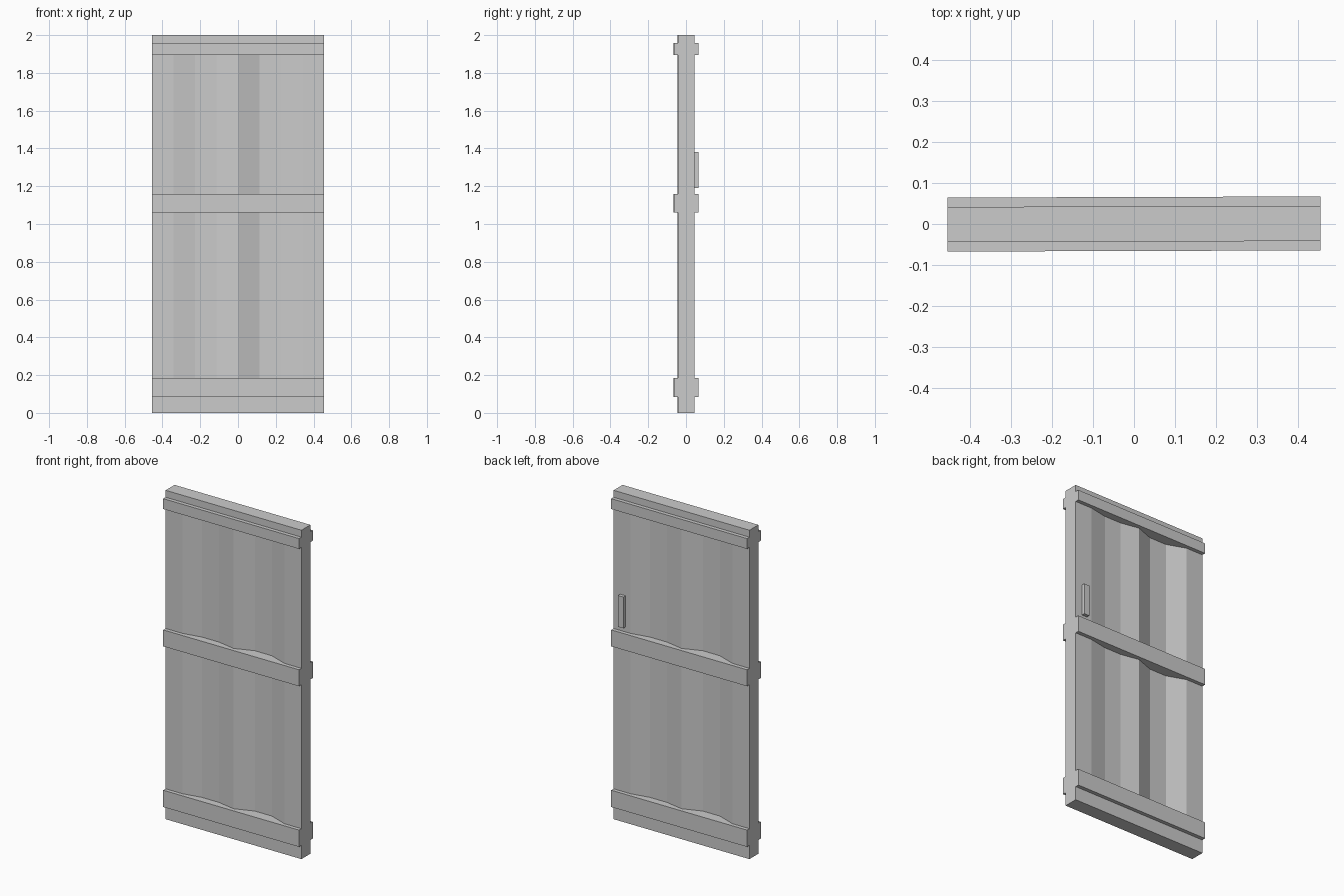
import bpy
import bmesh
from mathutils import Matrix

HALF_W = 0.456     # half the door width
SLAB = 0.043       # half the slab thickness
RAIL = 0.066       # half the rail thickness
SKEW = Matrix.Rotation(0.003, 4, 'Z')

old = bpy.data.objects.get("Cube")
if old:
    bpy.data.objects.remove(old, do_unlink=True)

grey = bpy.data.materials.new("plain_grey")
grey.use_nodes = True
grey.diffuse_color = (0.6, 0.6, 0.6, 1)
grey.node_tree.nodes["Principled BSDF"].inputs["Base Color"].default_value = (0.6, 0.6, 0.6, 1)


def prism(name, outline, z0, z1):
    """Extrude a counter-clockwise plan outline from z0 up to z1."""
    bm = bmesh.new()
    base = bm.faces.new([bm.verts.new((x, y, z0)) for x, y in outline])
    top = bmesh.ops.extrude_face_region(bm, geom=[base], use_keep_orig=True)
    verts = [v for v in top["geom"] if isinstance(v, bmesh.types.BMVert)]
    bmesh.ops.translate(bm, verts=verts, vec=(0, 0, z1 - z0))
    bmesh.ops.transform(bm, matrix=SKEW, verts=bm.verts)
    bmesh.ops.recalc_face_normals(bm, faces=bm.faces)
    mesh = bpy.data.meshes.new(name)
    bm.to_mesh(mesh)
    bm.free()
    mesh.materials.append(grey)
    obj = bpy.data.objects.new(name, mesh)
    bpy.context.collection.objects.link(obj)
    return obj


def rect(x0, x1, y0, y1):
    return [(x0, y0), (x1, y0), (x1, y1), (x0, y1)]


# Faceted panel plan: hollows on the front, repeated half a turn round on the back
hollows = [0, 0, 0.022, 0.022, 0, 0.042, 0.042, 0, 0]
step = 2 * HALF_W / (len(hollows) - 1)
front = [(-HALF_W + i * step, d - SLAB) for i, d in enumerate(hollows)]
panel_plan = front + [(-x, -y) for x, y in front]

# Flat slab ends, cross rails and hollowed panels stacked edge to edge
slab_plan = rect(-HALF_W, HALF_W, -SLAB, SLAB)
rail_plan = rect(-HALF_W, HALF_W, -RAIL, RAIL)
for name, plan, z0, z1 in (
    ("bottom_edge", slab_plan, 0.0, 0.083),
    ("bottom_rail", rail_plan, 0.083, 0.185),
    ("lower_panel", panel_plan, 0.185, 1.06),
    ("middle_rail", rail_plan, 1.06, 1.16),
    ("upper_panel", panel_plan, 1.16, 1.895),
    ("top_rail", rail_plan, 1.895, 1.958),
    ("top_edge", slab_plan, 1.958, 2.0),
):
    prism(name, plan, z0, z1)

# Upright handle on the back
prism("handle", rect(0.376, 0.412, SLAB - 0.003, RAIL - 0.002), 1.19, 1.38)
